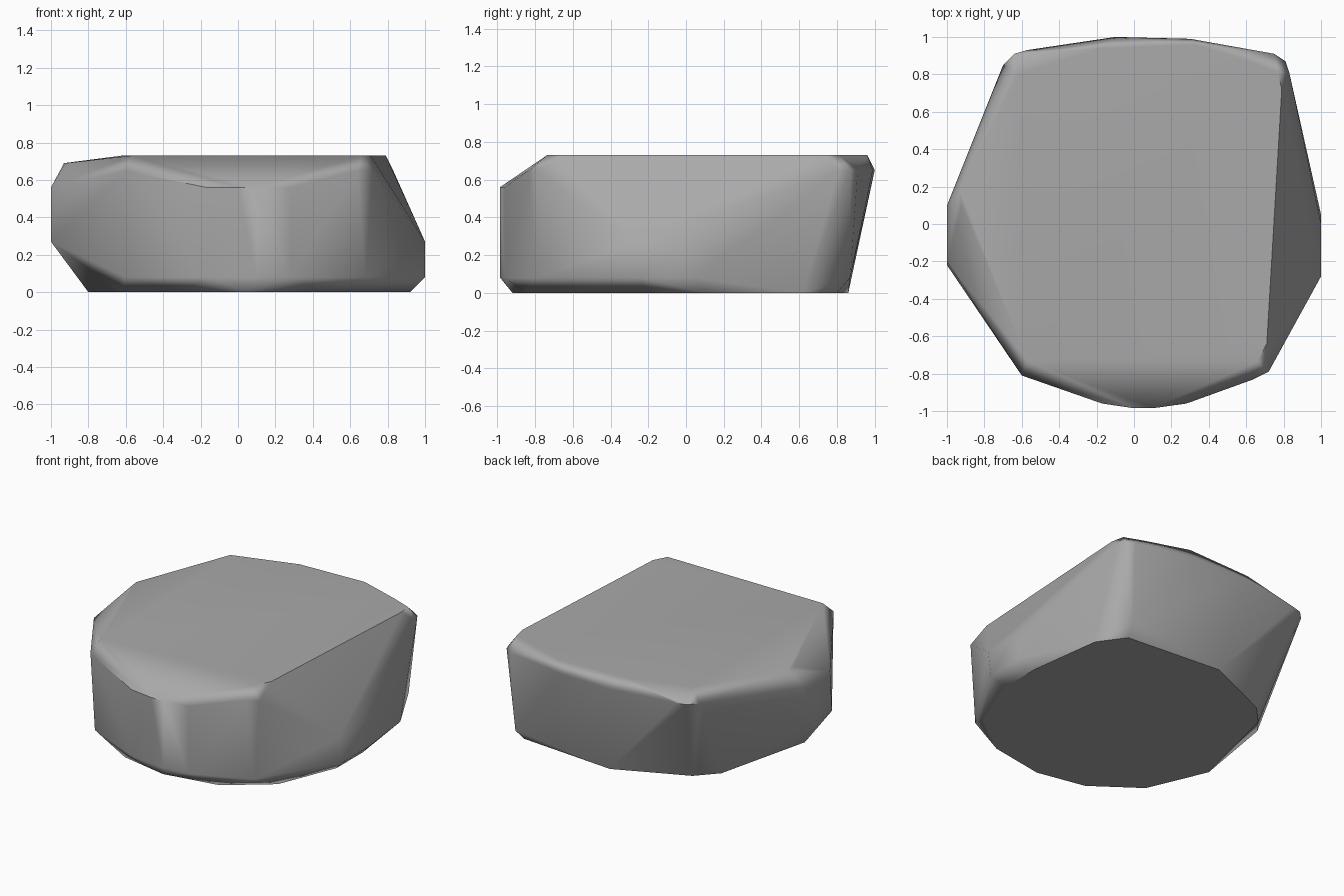
import bpy
import bmesh
from math import radians

default_cube = bpy.data.objects.get("Cube")
if default_cube:
    bpy.data.objects.remove(default_cube, do_unlink=True)


def make_material(name, colour):
    material = bpy.data.materials.new(name)
    material.use_nodes = True
    material.diffuse_color = colour
    shader = material.node_tree.nodes["Principled BSDF"]
    shader.inputs["Base Color"].default_value = colour
    shader.inputs["Roughness"].default_value = 0.9
    return material


def level(height, outline):
    """Place a flat outline of corners at one height."""
    return [(x, y, height) for x, y in outline]


# Underside: a rounded footing, narrower on the left
corners = level(0, [(-.8, -.2), (-.62, -.62), (-.3, -.85), (.05, -.92), (.45, -.85),
                    (.75, -.62), (.92, -.2), (.92, .1), (.85, .62), (.72, .8),
                    (0, .86), (-.5, .64), (-.63, .5)])

# Lower rim: the worn edge just above the ground
corners += level(.08, [(-.6, -.76), (-.17, -.95), (.1, -.985), (.28, -.96),
                       (.68, -.79), (1, -.25), (1, .05), (.74, .87)])

# Waist: widest points of both flanks
corners += level(.27, [(-1, -.22), (-1, .05), (1, -.28), (1, 0)])

# Shoulders: chipped corners below the top
corners += level(.56, [(-1, .1), (-1, -.2), (-.17, -.96), (0, -.985),
                       (.1, -.985), (.28, -.96)])
corners += level(.65, [(-.6, -.81), (.64, -.83), (.72, -.79), (.83, .81), (.81, .87),
                       (.75, .91), (.3, .99), (-.1, 1), (-.57, .93), (-.64, .91),
                       (-.7, .85)])

# Top: a broad flat face that dips slightly to the left
corners += level(.69, [(-.93, .18), (-.92, .1)])
corners += level(.73, [(-.57, -.73), (.66, -.735), (.71, -.64), (.79, .72),
                       (.77, .81), (.64, .86), (.33, .96), (-.17, .94), (-.62, .8)])

# Wrap the corners in one convex stone
bm = bmesh.new()
for corner in corners:
    bm.verts.new(corner)
hull = bmesh.ops.convex_hull(bm, input=bm.verts)
unused = [item for item in hull["geom_interior"] if isinstance(item, bmesh.types.BMVert)]
bmesh.ops.delete(bm, geom=unused, context="VERTS")
bmesh.ops.dissolve_limit(bm, angle_limit=radians(2), verts=bm.verts, edges=bm.edges)
bmesh.ops.recalc_face_normals(bm, faces=bm.faces)

mesh = bpy.data.meshes.new("boulder")
bm.to_mesh(mesh)
bm.free()
mesh.materials.append(make_material("stone grey", (.4, .4, .4, 1)))
boulder = bpy.data.objects.new("boulder", mesh)
bpy.context.collection.objects.link(boulder)

# Soft shading that keeps the large facets flat
bpy.ops.object.select_all(action="DESELECT")
boulder.select_set(True)
bpy.context.view_layer.objects.active = boulder
bpy.ops.object.shade_smooth_by_angle(angle=radians(45))
weighting = boulder.modifiers.new("facet shading", "WEIGHTED_NORMAL")
weighting.keep_sharp = True
